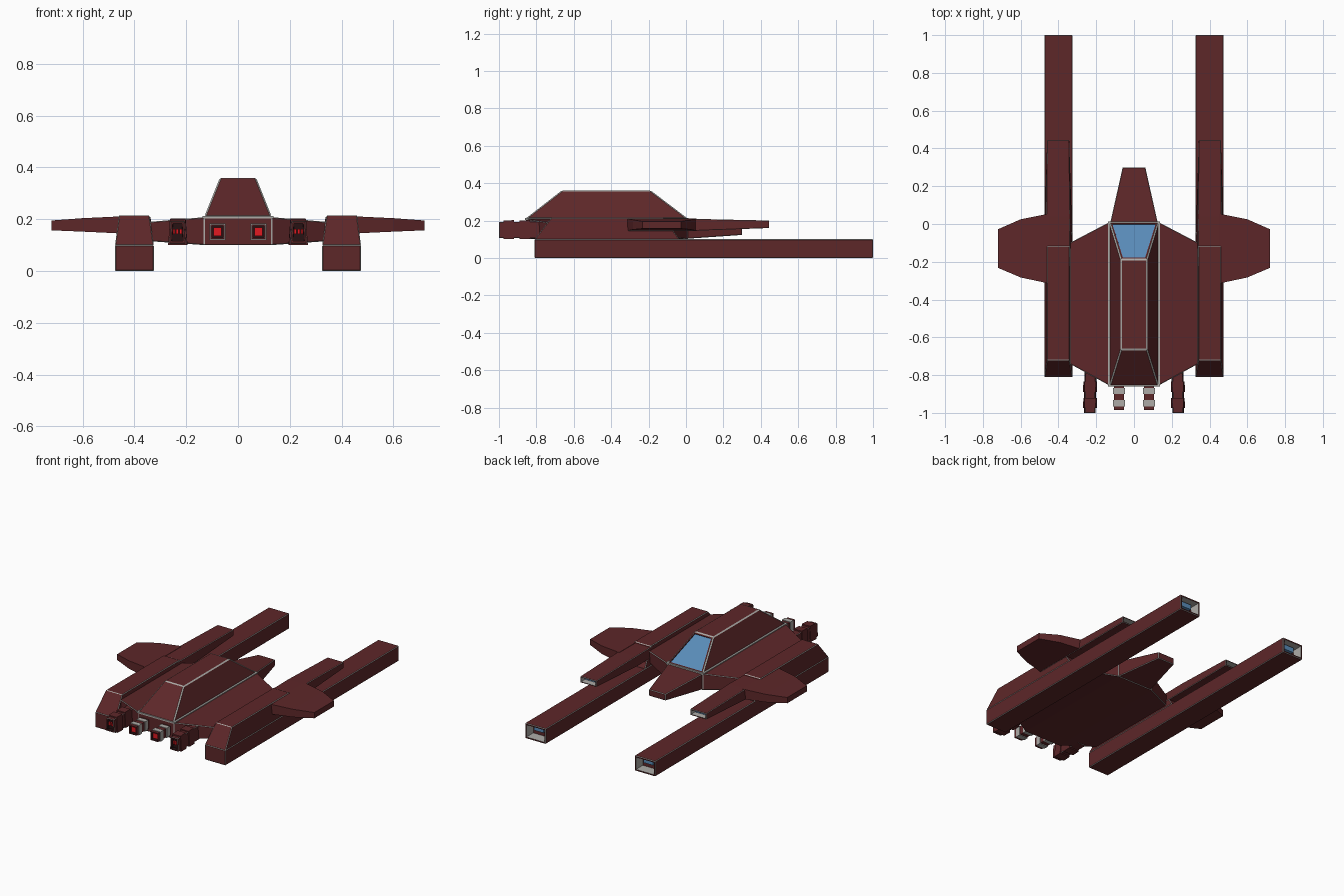
import bpy, bmesh
from mathutils import Vector

if "Cube" in bpy.data.objects:
    bpy.data.objects.remove(bpy.data.objects["Cube"])

RED, TRIM, DARK, GLOW, GLASS = range(5)
COLOURS = [("dark_red", (0.11, 0.02, 0.022)), ("trim_grey", (0.42, 0.41, 0.39)),
           ("shadow", (0.02, 0.006, 0.007)), ("glow_red", (0.75, 0.01, 0.015)),
           ("glass_blue", (0.10, 0.26, 0.48))]
MATS = []
for mat_name, rgb in COLOURS:
    m = bpy.data.materials.new(mat_name)
    m.diffuse_color = (*rgb, 1)
    m.use_nodes = True
    m.node_tree.nodes["Principled BSDF"].inputs["Base Color"].default_value = m.diffuse_color
    MATS.append(m)


def quad_y(y, x0, x1, z0, z1, taper=0.0):
    """Cross-section facing along y; taper narrows the top edge."""
    return [(x0, y, z0), (x1, y, z0), (x1 - taper, y, z1), (x0 + taper, y, z1)]


def quad_x(x, y0, y1, z0, z1):
    return [(x, y0, z0), (x, y1, z0), (x, y1, z1), (x, y0, z1)]


def quad_z(z, x0, x1, y0, y1):
    return [(x0, y0, z), (x1, y0, z), (x1, y1, z), (x0, y1, z)]


def loft(name, rings, mat=RED, trim=0.0, recess=None, mirror=False):
    """Closed loft; trim = grey bevel width; recess = (end sign, inset, depth, wall, floor)."""
    bm = bmesh.new()
    loops = [[bm.verts.new(p) for p in r] for r in rings]
    for a, b in zip(loops, loops[1:]):
        for i in range(4):
            j = (i + 1) % 4
            bm.faces.new((a[i], a[j], b[j], b[i]))
    bm.faces.new(loops[0])
    bm.faces.new(loops[-1])
    bmesh.ops.recalc_face_normals(bm, faces=bm.faces[:])
    for f in bm.faces:
        f.material_index = mat
    if trim:
        edges = [e for e in bm.edges if e.calc_face_angle(0) > 0.35]
        bmesh.ops.bevel(bm, geom=edges, offset=trim, segments=1, profile=0.5,
                        affect='EDGES', material=TRIM, clamp_overlap=True)
    if recess:
        sign, inset, depth, wall, floor = recess
        bm.normal_update()
        face = max((f for f in bm.faces if f.material_index == mat),
                   key=lambda f: sign * f.calc_center_median().y)
        bmesh.ops.inset_individual(bm, faces=[face], thickness=inset, depth=0)
        sides = bmesh.ops.inset_individual(bm, faces=[face], thickness=0.001, depth=-depth)
        for f in sides["faces"]:
            f.material_index = wall
        face.material_index = floor
    me = bpy.data.meshes.new(name)
    bm.to_mesh(me)
    bm.free()
    for m in MATS:
        me.materials.append(m)
    ob = bpy.data.objects.new(name, me)
    bpy.context.collection.objects.link(ob)
    if mirror:
        ob.modifiers.new("Mirror", 'MIRROR')
    return ob


def box(name, x0, x1, y0, y1, z0, z1, **kw):
    return loft(name, [quad_y(y0, x0, x1, z0, z1), quad_y(y1, x0, x1, z0, z1)], **kw)


# Central hull, thinner towards its sides
loft("hull", [quad_x(-0.34, -0.74, -0.10, 0.115, 0.19),
              quad_x(-0.13, -0.855, 0.01, 0.10, 0.208),
              quad_x(0.13, -0.855, 0.01, 0.10, 0.208),
              quad_x(0.34, -0.74, -0.10, 0.115, 0.19)], trim=0.003)

# Nose wedge
loft("nose", [quad_y(-0.05, -0.128, 0.128, 0.10, 0.205),
              quad_y(0.01, -0.125, 0.125, 0.103, 0.205),
              quad_y(0.30, -0.06, 0.06, 0.123, 0.165)], trim=0.003)

# Cabin with windscreen set in its sloped face, and trim line at its base
box("cabin_base_trim", -0.138, 0.138, -0.86, 0.014, 0.203, 0.213, mat=TRIM)
loft("cabin", [quad_z(0.21, -0.13, 0.13, -0.858, 0.01),
               quad_z(0.36, -0.07, 0.07, -0.665, -0.188)],
     trim=0.006, recess=(1, 0.010, 0.004, DARK, GLASS))

# Long side rails with open muzzles
box("rail", 0.325, 0.475, -0.81, 1.0, 0.0, 0.10, trim=0.003,
    recess=(1, 0.010, 0.07, TRIM, RED), mirror=True)
box("rail_muzzle_core", 0.365, 0.435, 0.92, 0.965, 0.05, 0.082, mat=GLASS, mirror=True)

# Raised housing on each rail
loft("rail_housing", [quad_z(0.099, 0.325, 0.475, -0.81, -0.035),
                      quad_z(0.215, 0.342, 0.460, -0.72, -0.12)], trim=0.003, mirror=True)

# Short upper barrels overhanging the rails
loft("upper_barrel", [quad_y(-0.31, 0.33, 0.472, 0.145, 0.209, 0.012),
                      quad_y(0.04, 0.33, 0.472, 0.145, 0.209, 0.008),
                      quad_y(0.445, 0.343, 0.460, 0.16, 0.20)], trim=0.002,
     recess=(1, 0.005, 0.04, TRIM, GLASS), mirror=True)

# Stub wings
loft("wing", [quad_x(0.45, -0.315, 0.055, 0.145, 0.211),
              quad_x(0.60, -0.283, 0.025, 0.152, 0.204),
              quad_x(0.72, -0.232, -0.028, 0.157, 0.195)], mirror=True)

# Inner engines: square core, two grey bands, glowing centre
box("inner_engine", 0.052, 0.106, -0.985, -0.84, 0.123, 0.18,
    recess=(-1, 0.008, 0.02, DARK, DARK), mirror=True)
for i, y in enumerate((-0.90, -0.965)):
    box(f"inner_engine_band_{i + 1}", 0.048, 0.110, y, y + 0.032, 0.119, 0.184,
        mat=TRIM, mirror=True)
box("inner_engine_glow", 0.063, 0.095, -0.976, -0.96, 0.135, 0.168, mat=GLOW, mirror=True)

# Outer engines: tapered body, two collars, small glowing bars
loft("outer_engine", [quad_y(-1.0, 0.203, 0.265, 0.107, 0.192, 0.005),
                      quad_y(-0.76, 0.198, 0.262, 0.105, 0.195, 0.005)], trim=0.002,
     recess=(-1, 0.009, 0.02, DARK, DARK), mirror=True)
for i, y in enumerate((-0.975, -0.89)):
    loft(f"outer_engine_collar_{i + 1}",
         [quad_y(y, 0.196, 0.270, 0.10, 0.200, 0.007),
          quad_y(y + 0.055, 0.195, 0.268, 0.10, 0.202, 0.007)], mirror=True)
for i in range(3):
    x = 0.217 + i * 0.013
    box(f"outer_engine_glow_{i + 1}", x, x + 0.009, -0.99, -0.97, 0.142, 0.162,
        mat=GLOW, mirror=True)
